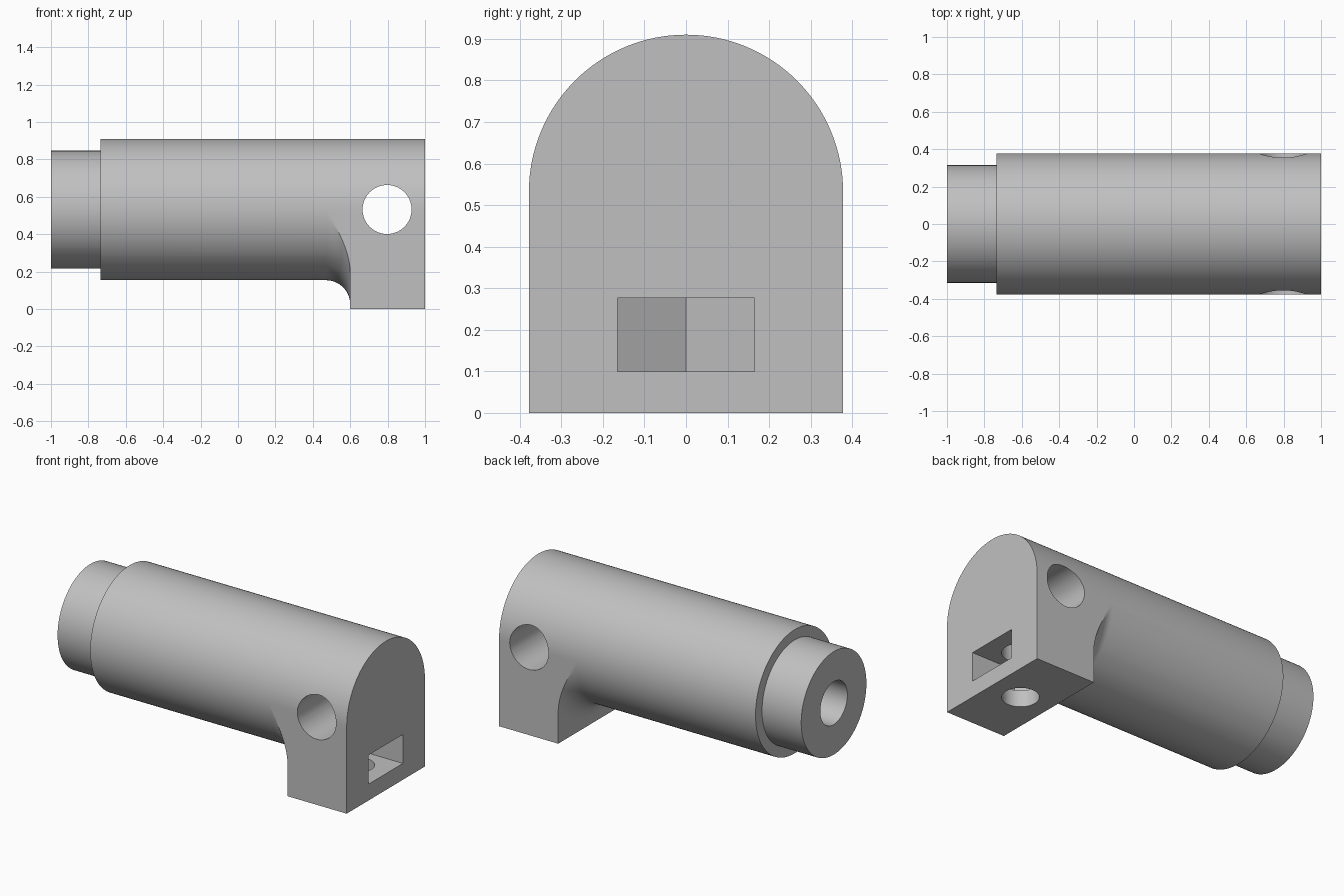
import bpy, bmesh, math
from mathutils import Matrix

cube = bpy.data.objects.get("Cube")
if cube:
    bpy.data.objects.remove(cube)

R, AXIS_Z = 0.378, 0.532          # barrel radius and axis height
SPIGOT_R, BORE_R = 0.315, 0.131
FOOT_X, FILLET = 0.6, 0.13        # inner face of the foot, fillet radius
HOLE_X = 0.797
STEPS = 20

grey = bpy.data.materials.new("plain_grey")
grey.use_nodes = True
grey.diffuse_color = (0.53, 0.53, 0.53, 1)
grey.node_tree.nodes["Principled BSDF"].inputs["Base Color"].default_value = grey.diffuse_color


def make_object(name, bm):
    bmesh.ops.recalc_face_normals(bm, faces=bm.faces)
    mesh = bpy.data.meshes.new(name)
    bm.to_mesh(mesh)
    bm.free()
    mesh.materials.append(grey)
    obj = bpy.data.objects.new(name, mesh)
    bpy.context.collection.objects.link(obj)
    return obj


def arch(a):
    """Distance from the axis to the arched outline of the foot."""
    c, s = abs(math.cos(a)), math.sin(a)
    if s >= 0:
        return R
    return min(R / max(c, 1e-6), AXIS_Z / -s)


# Stations along the axis: position and limiting radius
fillet = []
for i in range(STEPS + 1):
    t = math.pi / 2 * i / STEPS
    fillet.append((FOOT_X - FILLET + FILLET * math.sin(t),
                   R + FILLET - FILLET * math.cos(t)))
stations = [(-1, SPIGOT_R), (-0.735, SPIGOT_R), (-0.735, R)] + fillet
stations += [(FOOT_X, 2), (1, 2)]

# Angles follow the crease where the fillet meets the flat sides
down = [math.acos(min(1, R / rho)) for x, rho in fillet]
corner = math.atan2(AXIS_Z, R)
down += [(down[-1] + corner) / 2, corner]
down += [corner + (math.pi / 2 - corner) * k / 12 for k in range(1, 12)]
angles = [math.pi * k / 64 for k in range(64)]
angles += [math.pi + d for d in down] + [1.5 * math.pi]
angles += [2 * math.pi - d for d in reversed(down[1:])]

# Body: spigot, barrel, fillet and foot as one loft
bm = bmesh.new()
rings = []
for x, rho in stations:
    ring = []
    for a in angles:
        r = min(rho, arch(a))
        ring.append(bm.verts.new((x, r * math.cos(a), AXIS_Z + r * math.sin(a))))
    rings.append(ring)
count = len(angles)
for i, (p, q) in enumerate(zip(rings, rings[1:])):
    in_fillet = 3 <= i < 3 + STEPS
    for j in range(count):
        k = (j + 1) % count
        if in_fillet and angles[j] >= math.pi:
            if angles[j] < 1.5 * math.pi:
                bm.faces.new((p[j], p[k], q[k]))
                bm.faces.new((p[j], q[k], q[j]))
            else:
                bm.faces.new((p[j], p[k], q[j]))
                bm.faces.new((p[k], q[k], q[j]))
        else:
            bm.faces.new((p[j], p[k], q[k], q[j]))
bm.faces.new(rings[0])
bm.faces.new(rings[-1])
bmesh.ops.remove_doubles(bm, verts=bm.verts, dist=1e-5)
body = make_object("clamp_body", bm)


def cut(name, radius, depth, centre, turn=None, sides=64, stretch=0):
    """Subtract a prism from the body; stretch pulls its +x side outward."""
    bm = bmesh.new()
    bmesh.ops.create_cone(bm, cap_ends=True, segments=sides, radius1=radius,
                          radius2=radius, depth=depth)
    if turn:
        bmesh.ops.rotate(bm, verts=bm.verts, matrix=Matrix.Rotation(math.pi / 2, 3, turn))
    if stretch:
        # Point one corner of the prism along -x
        if min(v.co.x for v in bm.verts) > -0.99 * radius:
            bmesh.ops.rotate(bm, verts=bm.verts, matrix=Matrix.Rotation(math.pi / sides, 3, 'Z'))
        for v in bm.verts:
            if v.co.x > 0.01:
                v.co.x += stretch
    bmesh.ops.translate(bm, verts=bm.verts, vec=centre)
    cutter = make_object(name, bm)
    cutter.hide_render = True
    mod = body.modifiers.new(name, 'BOOLEAN')
    mod.operation = 'DIFFERENCE'
    mod.solver = 'EXACT'
    mod.object = cutter
    bpy.ops.object.select_all(action='DESELECT')
    bpy.context.view_layer.objects.active = body
    body.select_set(True)
    bpy.ops.object.modifier_apply(modifier=name)
    bpy.data.objects.remove(cutter)


# Cross bore, end bore, nut slot and screw hole
cut("cross_bore", BORE_R, 1, (HOLE_X, 0, AXIS_Z), 'X')
cut("end_bore", BORE_R, 1.2, (-0.6, 0, AXIS_Z), 'Y')
cut("nut_slot", 0.165 / math.cos(math.pi / 6), 0.177, (0.8, 0, 0.1885), sides=6, stretch=0.4)
cut("screw_hole", 0.102, 0.7, (0.8, 0, 0.12))

bpy.ops.object.shade_smooth_by_angle(angle=math.radians(25))
